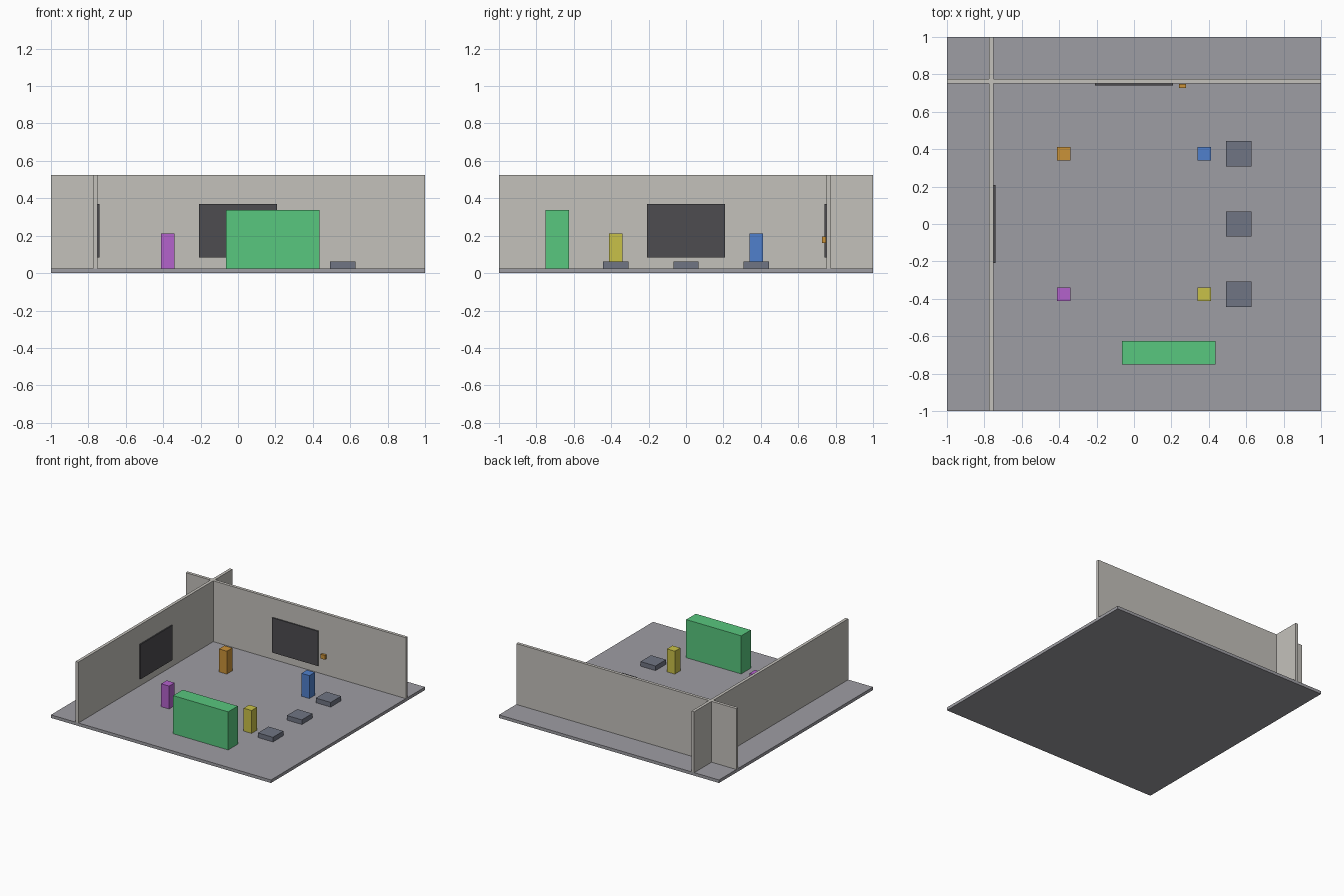
import bpy

cube = bpy.data.objects.get("Cube")
if cube:
    bpy.data.objects.remove(cube, do_unlink=True)


def linear(c):
    c /= 255
    return c / 12.92 if c <= 0.04045 else ((c + 0.055) / 1.055) ** 2.4


def material(name, *srgb):
    mat = bpy.data.materials.new(name)
    mat.use_nodes = True
    color = (*[linear(c) for c in srgb], 1)
    mat.diffuse_color = color
    mat.node_tree.nodes["Principled BSDF"].inputs["Base Color"].default_value = color
    return mat


def box(name, mat, x, y, z):
    """Box from (low, high) ranges on each axis."""
    ranges = (x, y, z)
    bpy.ops.mesh.primitive_cube_add(size=1, location=[(a + b) / 2 for a, b in ranges])
    obj = bpy.context.object
    obj.name = name
    obj.scale = [b - a for a, b in ranges]
    bpy.ops.object.transform_apply(location=False, rotation=False, scale=True)
    obj.data.materials.append(mat)
    return obj


def around(c, half):
    return (c - half, c + half)


floor_grey = material("floor grey", 158, 157, 163)
wall_beige = material("wall beige", 196, 193, 187)
charcoal = material("charcoal", 77, 76, 80)
slate = material("slate", 112, 117, 131)
orange = material("orange", 202, 146, 56)
blue = material("blue", 80, 128, 204)
purple = material("purple", 179, 98, 204)
yellow = material("yellow", 201, 193, 72)
green = material("green", 88, 199, 126)

FLOOR = 0.025
full = (-1, 1)

# Room shell
box("floor", floor_grey, full, full, (0, FLOOR))
box("right_wall", wall_beige, (-0.775, -0.75), full, (FLOOR, 0.525))
box("back_wall", wall_beige, full, (0.75, 0.775), (FLOOR, 0.525))

# Wall screens and the small switch beside one
wide, tall = around(0, 0.208), (0.084, 0.37)
box("right_screen", charcoal, (-0.75, -0.74), wide, tall)
box("back_screen", charcoal, wide, (0.74, 0.75), tall)
box("wall_switch", orange, around(0.26, 0.019), (0.728, 0.748), (0.16, 0.195))

# Four coloured pedestals
for name, mat, sx, sy in (("orange", orange, -1, 1), ("blue", blue, 1, 1),
                          ("purple", purple, -1, -1), ("yellow", yellow, 1, -1)):
    box(name + "_pedestal", mat, around(sx * 0.375, 0.036),
        around(sy * 0.375, 0.036), (FLOOR, 0.213))

# Counter at the front
box("counter", green, (-0.064, 0.436), (-0.75, -0.625), (FLOOR, 0.338))

# Row of low floor pads
for i in range(3):
    box(f"floor_pad_{i + 1}", slate, around(0.56, 0.068),
        around((i - 1) * 0.375, 0.068), (FLOOR, 0.063))
